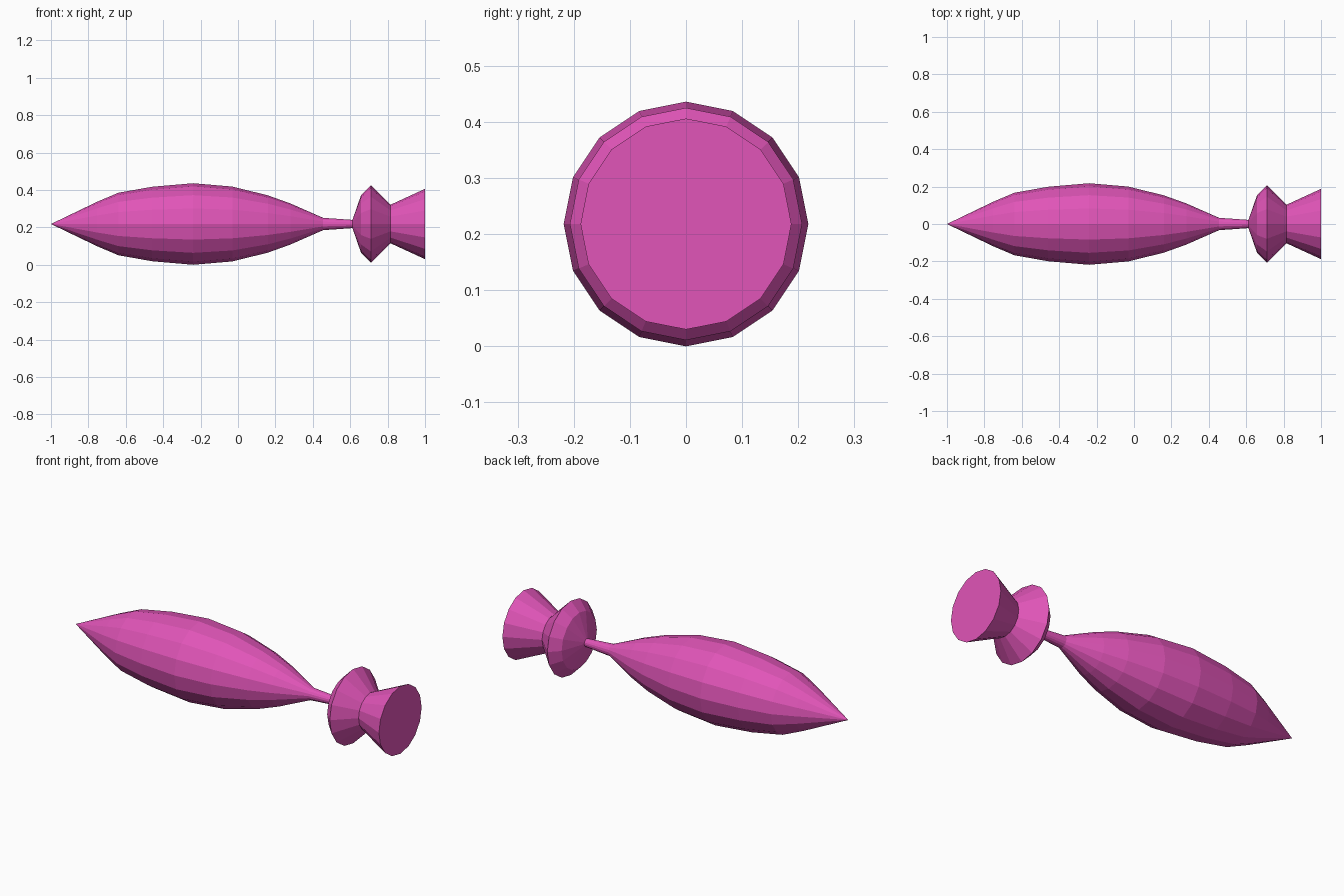
import bpy, bmesh
from math import sin, cos, pi

if "Cube" in bpy.data.objects:
    bpy.data.objects.remove(bpy.data.objects["Cube"])

SIDES = 16
AXIS_Z = 0.218

pink = bpy.data.materials.new("pink")
pink.diffuse_color = (0.75, 0.09, 0.48, 1)
pink.use_nodes = True
pink.node_tree.nodes["Principled BSDF"].inputs["Base Color"].default_value = pink.diffuse_color


def lathe(name, profile, cap_end=False):
    """Spin (x, radius) points round the long axis; zero radius makes a point."""
    bm = bmesh.new()
    rings = []
    for x, r in profile:
        if r == 0:
            rings.append([bm.verts.new((x, 0, AXIS_Z))] * SIDES)
        else:
            rings.append([bm.verts.new((x, r * sin(2 * pi * i / SIDES),
                                        AXIS_Z + r * cos(2 * pi * i / SIDES)))
                          for i in range(SIDES)])
    for a, b in zip(rings, rings[1:]):
        for i in range(SIDES):
            j = (i + 1) % SIDES
            bm.faces.new(dict.fromkeys((a[i], a[j], b[j], b[i])))
    if cap_end:
        bm.faces.new(rings[-1])
    bmesh.ops.recalc_face_normals(bm, faces=bm.faces)
    mesh = bpy.data.meshes.new(name)
    bm.to_mesh(mesh)
    bm.free()
    mesh.materials.append(pink)
    obj = bpy.data.objects.new(name, mesh)
    bpy.context.collection.objects.link(obj)
    # open shells: make sure normals face away from the axis
    p = mesh.polygons[SIDES]
    if p.normal.y * p.center.y + p.normal.z * (p.center.z - AXIS_Z) < 0:
        mesh.flip_normals()
    return obj


# Pointed bulging body narrowing into a thin neck
lathe("body", [(-1, 0), (-0.755, 0.118), (-0.64, 0.167), (-0.46, 0.199),
               (-0.24, 0.218), (-0.03, 0.2), (0.16, 0.153), (0.28, 0.11),
               (0.455, 0.033), (0.612, 0.022)])

# Flared collar and cup-shaped tail, continuing from the neck ring
lathe("tail", [(0.612, 0.022), (0.658, 0.155), (0.71, 0.207),
               (0.815, 0.103), (1, 0.188)], cap_end=True)
